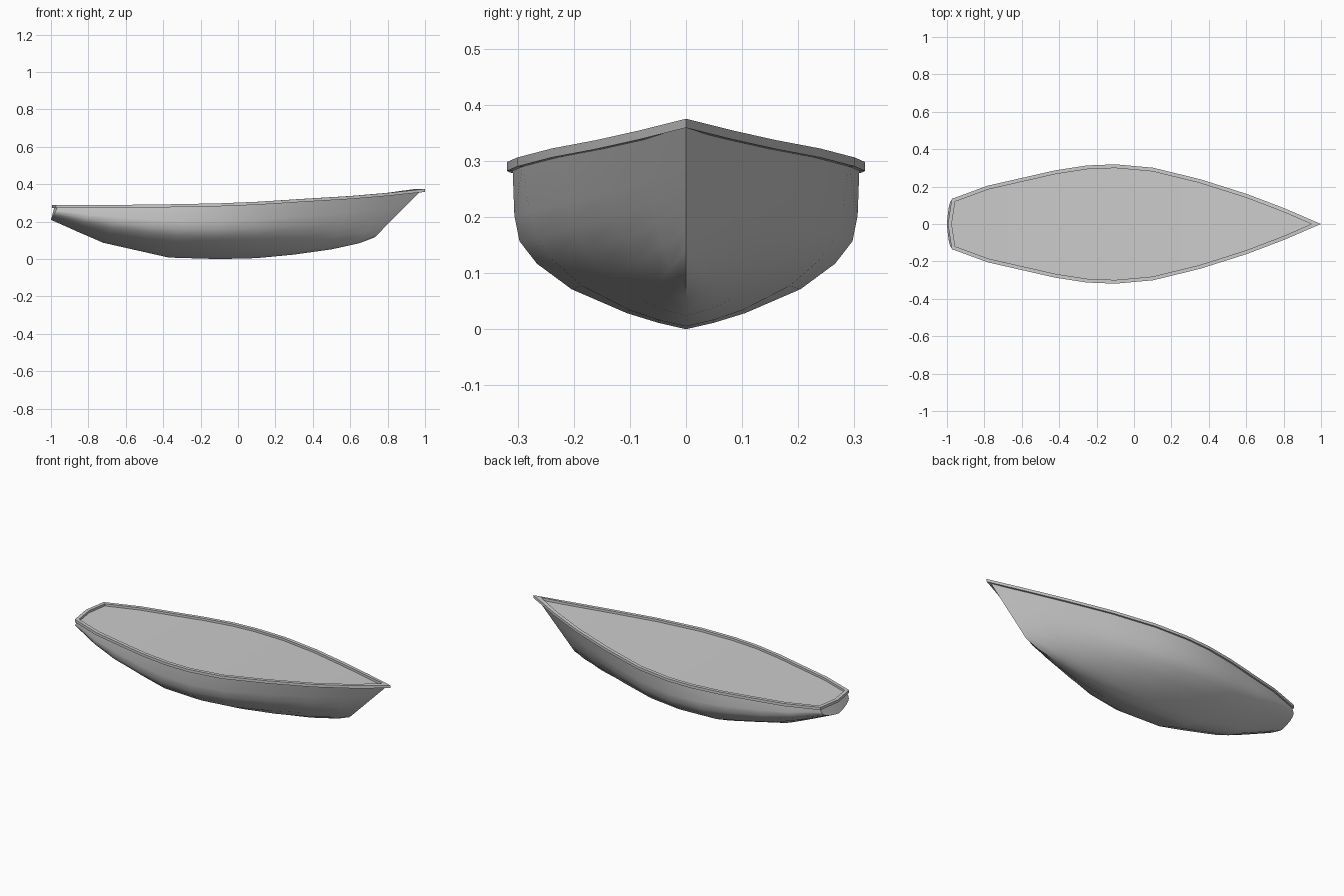
import bpy, bmesh
from mathutils import Vector

if "Cube" in bpy.data.objects:
    bpy.data.objects.remove(bpy.data.objects["Cube"], do_unlink=True)


def material(name, rgb):
    m = bpy.data.materials.new(name)
    m.use_nodes = True
    m.diffuse_color = (*rgb, 1)
    m.node_tree.nodes["Principled BSDF"].inputs["Base Color"].default_value = (*rgb, 1)
    return m


grey = material("light grey paint", (0.6, 0.6, 0.6))


def finish(name, bm, angle):
    bmesh.ops.remove_doubles(bm, verts=bm.verts, dist=0.0005)
    bmesh.ops.recalc_face_normals(bm, faces=bm.faces)
    mesh = bpy.data.meshes.new(name)
    bm.to_mesh(mesh)
    bm.free()
    mesh.materials.append(grey)
    ob = bpy.data.objects.new(name, mesh)
    bpy.context.collection.objects.link(ob)
    bpy.ops.object.select_all(action="DESELECT")
    ob.select_set(True)
    bpy.context.view_layer.objects.active = ob
    bpy.ops.object.shade_smooth_by_angle(angle=angle)
    return ob


# Stations, stern to bow: keel x, keel z, sheer x, half beam, sheer z
stations = [
    (-1.0, .21, -.965, .127, .277), (-.85, .143, -.78, .195, .276),
    (-.72, .087, -.6, .236, .277), (-.52, .042, -.42, .277, .279),
    (-.37, .008, -.25, .303, .282), (-.1, 0, -.1, .309, .285),
    (.1, .005, .1, .291, .293), (.3, .024, .35, .23, .309),
    (.5, .052, .6, .151, .324), (.65, .085, .8, .075, .341),
    (.73, .115, .974, 0, .362),
]
# Half sections as (width, height) fractions: full amidships, sharper forward
full = [(0, 0), (.16, .04), (.34, .1), (.66, .25), (.86, .41), (.96, .55), (.99, .71), (1, 1)]
sharp = [(0, 0), (.2, .04), (.36, .1), (.56, .25), (.69, .41), (.78, .55), (.87, .71), (1, 1)]


def section(i, side):
    kx, kz, sx, beam, sz = stations[i]
    t = max(0, (i - 5) / 4)
    t = min(t, 1)
    pts = []
    for (w0, h), (w1, _) in zip(full, sharp):
        w = w0 + (w1 - w0) * t
        pts.append(Vector((kx + (sx - kx) * h, side * beam * w, kz + (sz - kz) * h)))
    return pts


# Hull shell with a slightly bowed transom
bm = bmesh.new()
for side in (1, -1):
    rows = [[bm.verts.new(p) for p in section(i, side)] for i in range(len(stations))]
    for a, b in zip(rows, rows[1:]):
        for j in range(len(full) - 1):
            bm.faces.new((a[j], b[j], b[j + 1], a[j + 1]))
    transom_top = bm.verts.new((-.982, 0, stations[0][4]))
    bm.faces.new([transom_top] + rows[0])
finish("hull", bm, 0.6)

# Plan outline of the sheer, running round the whole boat
port = [Vector((s[2], s[3], s[4])) for s in stations]
starboard = [Vector((p.x, -p.y, p.z)) for p in reversed(port[:-1])]
outline = port + starboard + [Vector((-.985, 0, .277))]


def offset(dist):
    result = []
    for i, p in enumerate(outline):
        before = (p - outline[i - 1]).xy.normalized()
        after = (outline[(i + 1) % len(outline)] - p).xy.normalized()
        n0, n1 = Vector((-before.y, before.x)), Vector((-after.y, after.x))
        miter = (n0 + n1) / (1 + n0.dot(n1))
        result.append(p + Vector((miter.x, miter.y, 0)) * dist)
    return result


# Gunwale rail
bm = bmesh.new()
rings = []
for dist, dz in ((.01, -.003), (.01, .013), (-.01, .013), (-.01, -.003)):
    rings.append([bm.verts.new(p + Vector((0, 0, dz))) for p in offset(dist)])
n = len(outline)
for k in range(4):
    a, b = rings[k], rings[(k + 1) % 4]
    for i in range(n):
        j = (i + 1) % n
        bm.faces.new((a[i], a[j], b[j], b[i]))
finish("gunwale_rail", bm, 0.6)

# Deck, spanned across the boat just below the top of the rail
bm = bmesh.new()
left = [bm.verts.new(p) for p in port]
right = [bm.verts.new(Vector((p.x, -p.y, p.z))) for p in port[:-1]] + [left[-1]]
for i in range(len(port) - 2):
    bm.faces.new((right[i], right[i + 1], left[i + 1], left[i]))
bm.faces.new((right[-2], left[-1], left[-2]))
aft = bm.verts.new((-.982, 0, .277))
bm.faces.new((aft, right[0], left[0]))
finish("deck", bm, 0.6)
